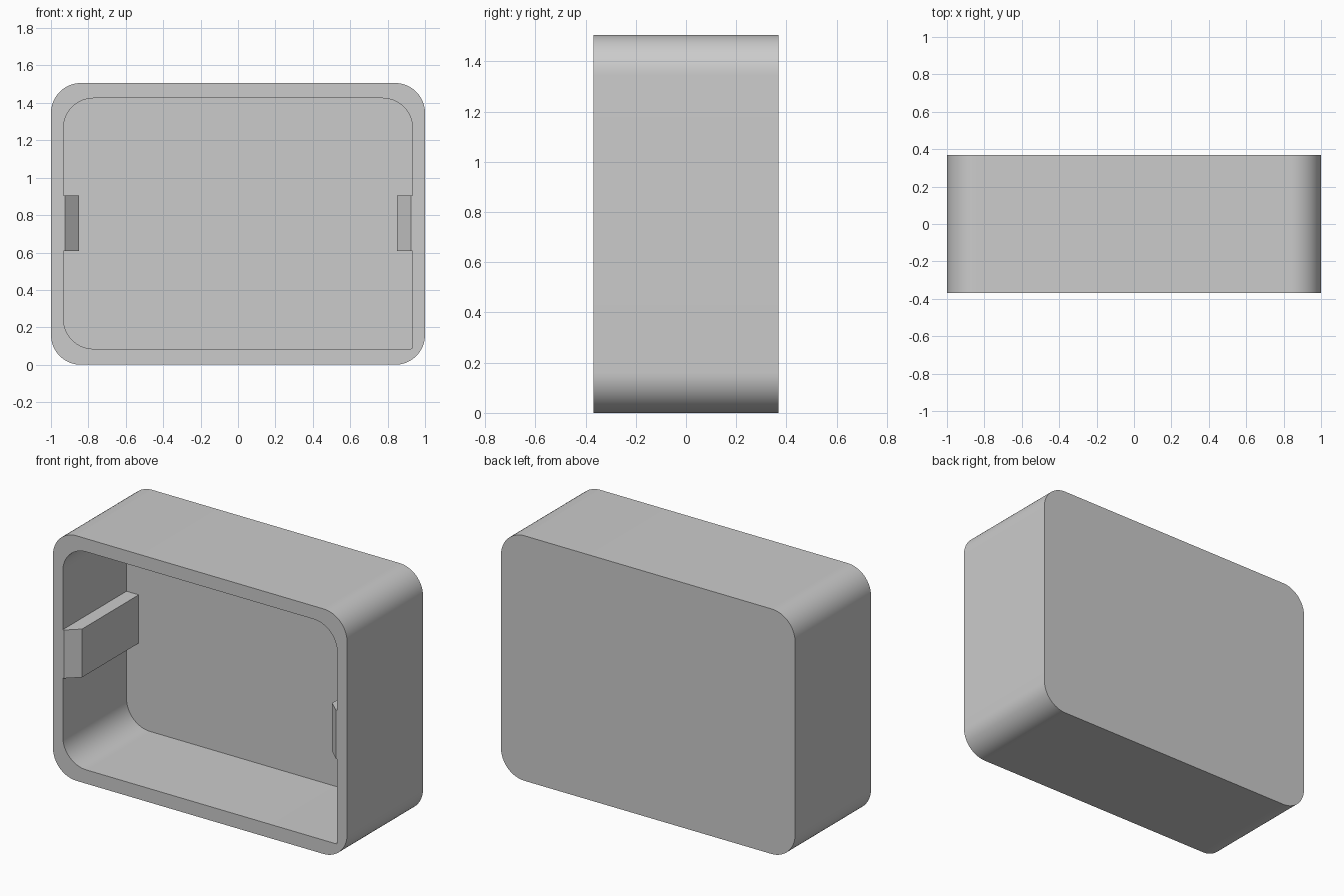
import bpy, bmesh
from math import cos, sin, pi

old = bpy.data.objects.get("Cube")
if old:
    bpy.data.objects.remove(old, do_unlink=True)

FRONT, BACK, FLOOR = -0.369, 0.369, 0.25
HEIGHT, INNER_X = 1.506, 0.933
SEGMENTS = 16

grey = bpy.data.materials.new("plain grey")
grey.use_nodes = True
colour = (0.6, 0.6, 0.6, 1)
grey.diffuse_color = colour
grey.node_tree.nodes["Principled BSDF"].inputs["Base Color"].default_value = colour


def finish(bm, name):
    bmesh.ops.recalc_face_normals(bm, faces=bm.faces[:])
    mesh = bpy.data.meshes.new(name)
    bm.to_mesh(mesh)
    bm.free()
    mesh.materials.append(grey)
    obj = bpy.data.objects.new(name, mesh)
    bpy.context.collection.objects.link(obj)
    bpy.ops.object.select_all(action="DESELECT")
    obj.select_set(True)
    bpy.context.view_layer.objects.active = obj
    bpy.ops.object.shade_smooth_by_angle(angle=pi / 6)
    return obj


def rounded_outline(half_x, bottom, top, radii):
    """Outline in x and z; radii start at the top +x corner, going round."""
    points = []
    signs = [(1, 1), (-1, 1), (-1, -1), (1, -1)]
    for i, ((sx, sz), r) in enumerate(zip(signs, radii)):
        cx = sx * (half_x - r)
        cz = top - r if sz > 0 else bottom + r
        for k in range(SEGMENTS + 1):
            a = (i + k / SEGMENTS) * pi / 2
            points.append((cx + r * cos(a), cz + r * sin(a)))
    return points


# Case: outer wall, front rim and recessed pocket as one shell
outer = rounded_outline(1, 0, HEIGHT, [0.16] * 4)
inner = rounded_outline(INNER_X, 0.085, 1.425, [0.16, 0.16, 0.16, 0.01])
bm = bmesh.new()
loops = [[bm.verts.new((x, y, z)) for x, z in outline]
         for outline, y in [(outer, BACK), (outer, FRONT), (inner, FRONT), (inner, FLOOR)]]
for a, b in zip(loops, loops[1:]):
    for i in range(len(a)):
        j = (i + 1) % len(a)
        bm.faces.new((a[i], a[j], b[j], b[i]))
bm.faces.new(loops[0])
bm.faces.new(loops[-1])
finish(bm, "case")

# Chamfered rails on the inside of both side walls
for side, name in [(1, "left_rail"), (-1, "right_rail")]:
    profile = [(INNER_X, FRONT), (0.925, FRONT), (0.85, -0.30), (0.85, FLOOR), (INNER_X, FLOOR)]
    bm = bmesh.new()
    base = bm.faces.new([bm.verts.new((side * x, y, 0.607)) for x, y in profile])
    raised = bmesh.ops.extrude_face_region(bm, geom=[base], use_keep_orig=True)["geom"]
    bmesh.ops.translate(bm, vec=(0, 0, 0.297),
                        verts=[v for v in raised if isinstance(v, bmesh.types.BMVert)])
    finish(bm, name)
